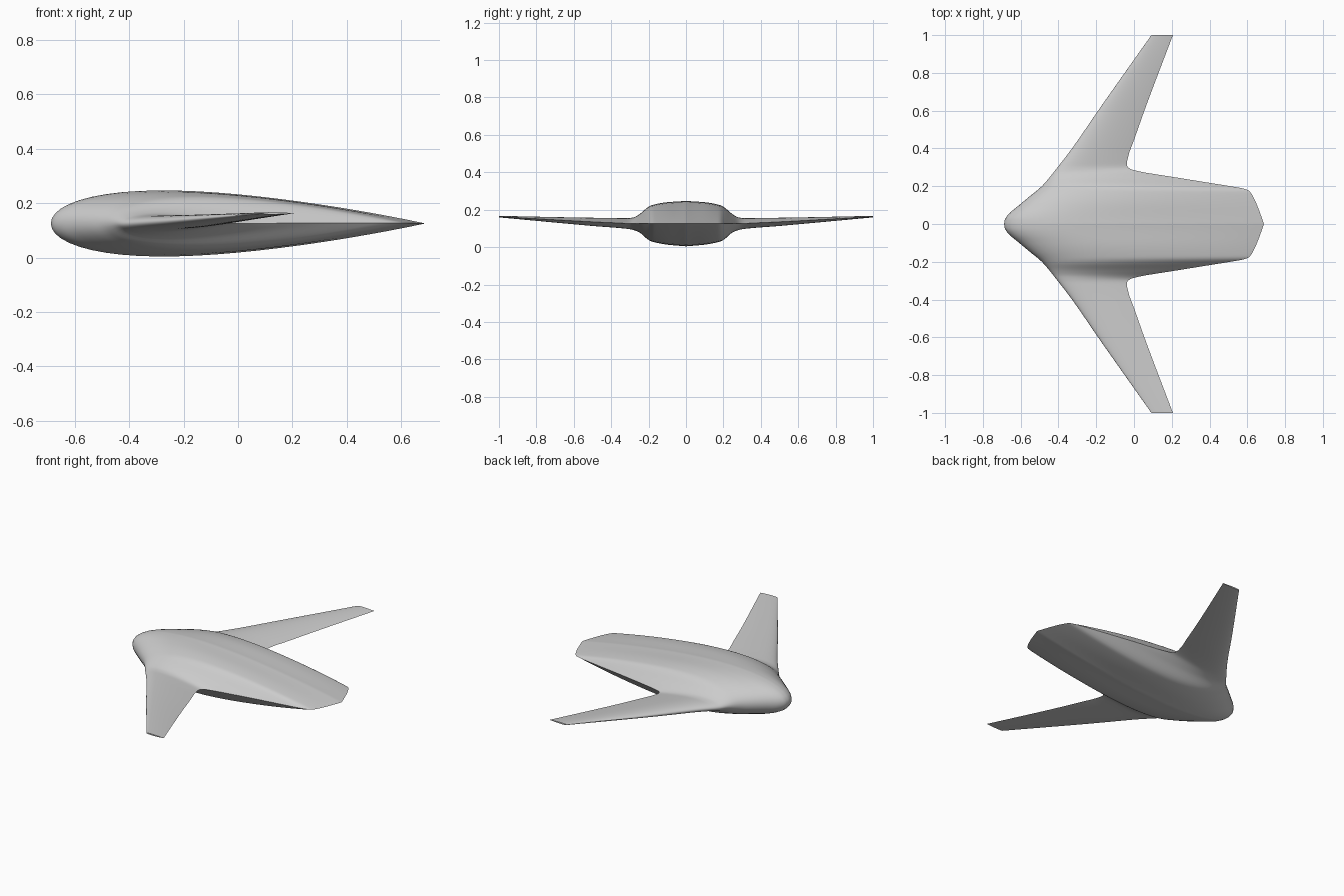
import bpy, bmesh, math

cube = bpy.data.objects.get("Cube")
if cube:
    bpy.data.objects.remove(cube)

# Outline curves: (distance from the centreline, value)
LEADING = [(0, -.688), (.025, -.683), (.05, -.666), (.1, -.608), (.15, -.548),
           (.2, -.488), (.3, -.405), (.4, -.328), (.6, -.19), (1, .092)]
TRAILING = [(0, .688), (.03, .678), (.16, .622), (.18, .603), (.19, .57), (.2, .51),
            (.25, .2), (.28, .02), (.295, -.027), (.315, -.038), (.36, -.03),
            (.45, .002), (.6, .055), (1, .206)]
TOP = [(0, .247), (.1, .24), (.18, .225), (.2, .216), (.25, .175), (.28, .159),
       (.31, .155), (.5, .157), (1, .167)]
BOTTOM = [(0, .004), (.1, .013), (.18, .029), (.2, .038), (.25, .079), (.28, .091),
          (.31, .097), (.5, .113), (1, .159)]


def sample(points, t):
    """Smooth curve through the points that never overshoots them."""
    n = len(points)
    slopes = [(points[i + 1][1] - points[i][1]) / (points[i + 1][0] - points[i][0])
              for i in range(n - 1)]

    def tangent(i):
        if i == 0 or i == n - 1:
            return slopes[min(i, n - 2)]
        a, b = slopes[i - 1], slopes[i]
        return 2 * a * b / (a + b) if a * b > 0 else 0

    i = max(k for k in range(n - 1) if points[k][0] <= t)
    (x0, y0), (x1, y1) = points[i], points[i + 1]
    h = x1 - x0
    u = (t - x0) / h
    smooth = u * u * (3 - 2 * u)
    return (y0 + (y1 - y0) * smooth + h * u * (1 - u) ** 2 * tangent(i)
            - h * u * u * (1 - u) * tangent(i + 1))


def thickness(u):
    """Half thickness of a streamlined section, scaled to a peak of one."""
    return max(0, 2.969 * math.sqrt(u) - 1.26 * u - 3.516 * u ** 2
               + 2.843 * u ** 3 - 1.036 * u ** 4)


HALF = 28
fractions = [(1 - math.cos(math.pi * i / HALF)) / 2 for i in range(HALF + 1)]


def section(bm, y):
    """One closed ring, trailing edge over the top to the nose and back below."""
    t = abs(y)
    front, back = sample(LEADING, t), sample(TRAILING, t)
    top, bottom = sample(TOP, t), sample(BOTTOM, t)
    mid, half = (top + bottom) / 2, (top - bottom) / 2
    ring = []
    for side, us in ((1, fractions[::-1]), (-1, fractions[1:-1])):
        for u in us:
            z = mid + side * half * thickness(u)
            ring.append(bm.verts.new((front + (back - front) * u, y, z)))
    return ring


# Stations sit closer together over the body and the wing root
half_span = [i * .01 for i in range(40)] + [.4 + i * .04 for i in range(16)]
stations = [-y for y in half_span[:0:-1]] + half_span

bm = bmesh.new()
rings = [section(bm, y) for y in stations]
for a, b in zip(rings, rings[1:]):
    for i in range(len(a)):
        j = (i + 1) % len(a)
        bm.faces.new((a[i], a[j], b[j], b[i]))
for tip in (rings[0], rings[-1]):
    bm.faces.new(tip)
bmesh.ops.recalc_face_normals(bm, faces=bm.faces)

mesh = bpy.data.meshes.new("blended_wing_body")
bm.to_mesh(mesh)
bm.free()
body = bpy.data.objects.new("blended_wing_body", mesh)
bpy.context.collection.objects.link(body)

# Plain grey skin
grey = bpy.data.materials.new("light_grey")
grey.use_nodes = True
colour = (.6, .6, .6, 1)
grey.diffuse_color = colour
grey.node_tree.nodes["Principled BSDF"].inputs["Base Color"].default_value = colour
mesh.materials.append(grey)

bpy.ops.object.select_all(action='DESELECT')
body.select_set(True)
bpy.context.view_layer.objects.active = body
bpy.ops.object.shade_smooth_by_angle(angle=math.radians(40))
